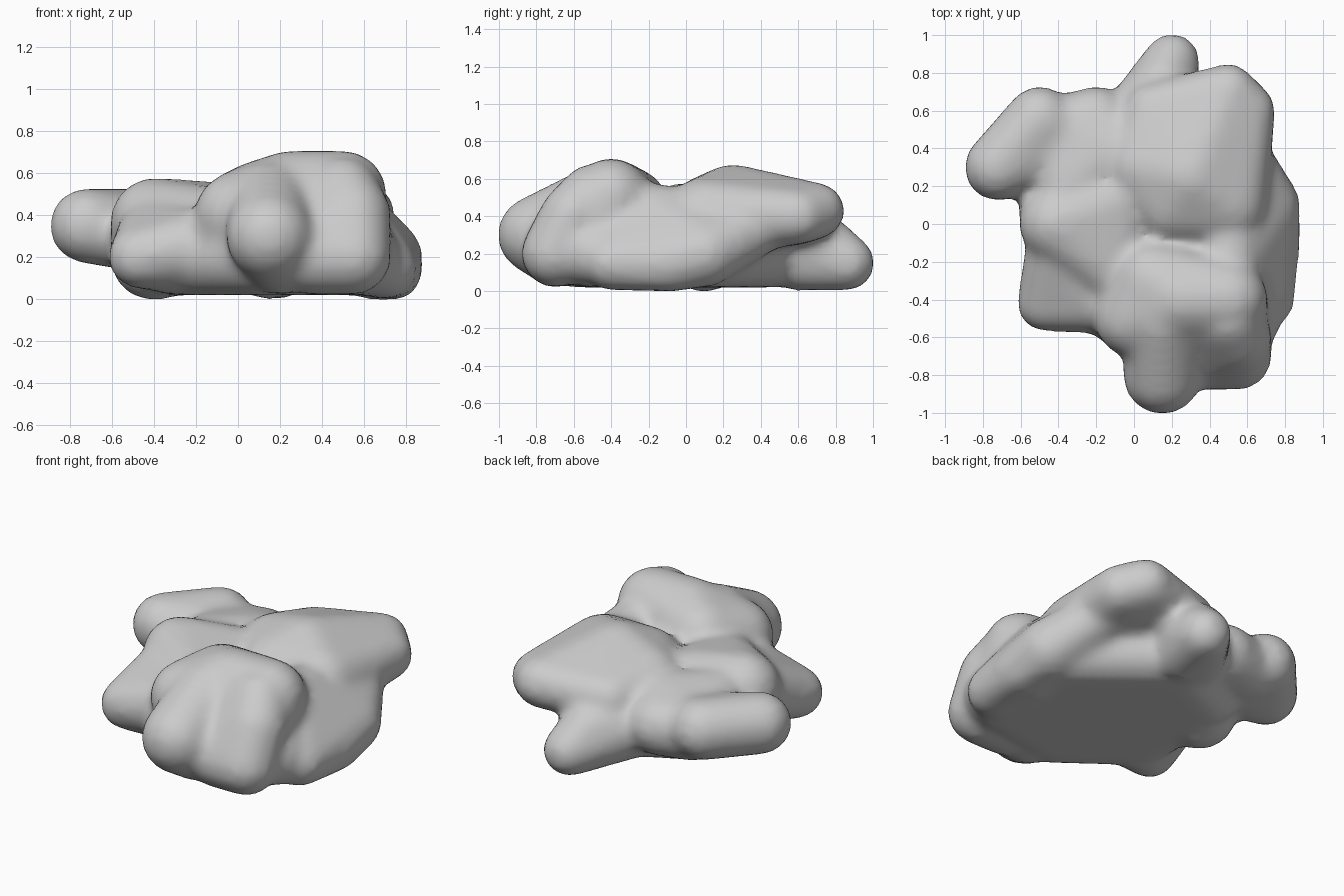
import bpy, bmesh
from mathutils import Vector

cube = bpy.data.objects.get("Cube")
if cube:
    bpy.data.objects.remove(cube, do_unlink=True)

# One plain grey
stone = bpy.data.materials.new("pale_grey")
stone.use_nodes = True
grey = (.6, .6, .6, 1)
stone.diffuse_color = grey
stone.node_tree.nodes["Principled BSDF"].inputs["Base Color"].default_value = grey

# Directions of a unit ball, shared by all the masses
unit_ball = bmesh.new()
bmesh.ops.create_icosphere(unit_ball, subdivisions=3, radius=1)
directions = [vert.co.copy() for vert in unit_ball.verts]
unit_ball.free()

bm = bmesh.new()


def ball(radius, x, y, z):
    """Points on the surface of a ball."""
    centre = Vector((x, y, z))
    return [centre + direction * radius for direction in directions]


def large(x, y, z):
    return ball(.21, x, y, z)


def medium(x, y, z):
    return ball(.18, x, y, z)


def small(x, y, z):
    return ball(.15, x, y, z)


def mass(*balls):
    """Wrap a convex skin around several balls."""
    verts = [bm.verts.new(point) for points in balls for point in points]
    hull = bmesh.ops.convex_hull(bm, input=verts)
    inner = [item for item in hull["geom_interior"] if isinstance(item, bmesh.types.BMVert)]
    bmesh.ops.delete(bm, geom=inner, context='VERTS')


# Broad base
mass(medium(-.3, -.3, .2), medium(-.3, .3, .2), medium(.1, .5, .2),
     medium(.6, .1, .2), medium(.6, -.5, .2), medium(.1, -.6, .2))

# Tall front mass
mass(large(.1, -.3, .45), large(.25, -.4, .5), large(.5, -.4, .5),
     large(0, -.5, .4), large(.5, -.5, .4),
     large(0, -.45, .25), large(.5, -.5, .25))

# Snout ridge
mass(large(.15, -.8, .3), large(.15, -.5, .45), medium(.2, -.7, .2))

# Bulge beside the snout
mass(medium(.55, -.7, .2), medium(.55, -.6, .4),
     medium(.5, -.5, .5), medium(.35, -.7, .2))

# Domed back slab with an overhanging tip
mass(large(.05, .3, .4), large(.3, .25, .47), large(.2, .1, .4), large(.5, .1, .4),
     small(.5, .7, .43), small(.6, .6, .4), small(.1, .6, .4))

# Slope running down to the tail
mass(large(.1, .3, .4), large(0, .5, .25),
     small(.15, .75, .25), small(.2, .86, .15), small(.15, .6, .15))

# Skirt along the left side
mass(medium(.7, .1, .2), medium(.7, -.1, .15), medium(.5, -.2, .4),
     small(.7, -.4, .15), small(.55, .4, .35))

# Shoulder on the right side
mass(large(-.4, 0, .37), large(-.1, .1, .35), large(-.4, .1, .2), medium(-.1, -.25, .35))

# Foot in front of the shoulder
mass(small(-.47, -.42, .2), medium(-.2, -.4, .25),
     medium(-.4, -.15, .3), medium(-.3, -.35, .2))

# Hip joining shoulder, slab and arm
mass(medium(-.1, .4, .35), medium(-.2, .55, .3), medium(-.35, .2, .35), medium(-.4, .5, .3))

# Arm ending in a knob
mass(medium(-.72, .3, .35), medium(-.5, .55, .35), small(-.6, .3, .3), medium(-.35, .45, .3))

# Flatten the underside
for vert in bm.verts:
    vert.co.z = max(vert.co.z, 0)

mesh = bpy.data.meshes.new("boulder")
bm.to_mesh(mesh)
bm.free()
mesh.materials.append(stone)
boulder = bpy.data.objects.new("boulder", mesh)
bpy.context.collection.objects.link(boulder)

# Fuse and soften the masses
fuse = boulder.modifiers.new("fuse", 'REMESH')
fuse.mode = 'VOXEL'
fuse.voxel_size = .03
fuse.use_smooth_shade = True
soften = boulder.modifiers.new("soften", 'SMOOTH')
soften.factor = .5
soften.iterations = 10
